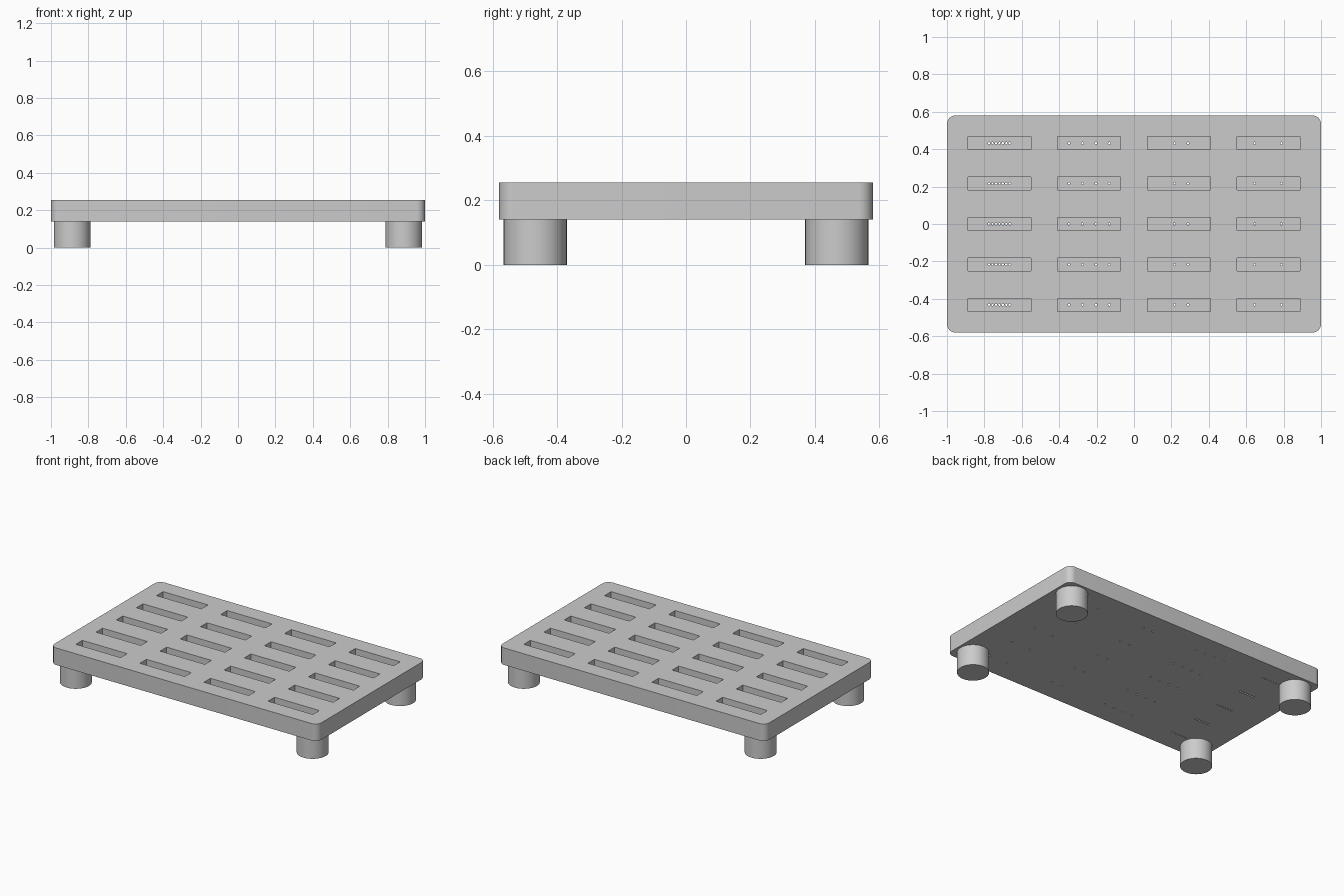
import bpy, bmesh, math
from mathutils import Matrix, Vector

if "Cube" in bpy.data.objects:
    bpy.data.objects.remove(bpy.data.objects["Cube"])

TOP, BOTTOM = 0.255, 0.14
SLOT_FLOOR = 0.205

grey = bpy.data.materials.new("light grey")
grey.diffuse_color = (0.6, 0.6, 0.6, 1)
grey.use_nodes = True
grey.node_tree.nodes["Principled BSDF"].inputs["Base Color"].default_value = grey.diffuse_color


def make_object(name, bm):
    mesh = bpy.data.meshes.new(name)
    bm.normal_update()
    bm.to_mesh(mesh)
    bm.free()
    mesh.materials.append(grey)
    obj = bpy.data.objects.new(name, mesh)
    bpy.context.collection.objects.link(obj)
    return obj


def smooth(obj):
    bpy.ops.object.select_all(action='DESELECT')
    obj.select_set(True)
    bpy.context.view_layer.objects.active = obj
    bpy.ops.object.shade_smooth_by_angle(angle=math.radians(30))


def add_cylinder(bm, x, y, z0, z1, radius, sides):
    bmesh.ops.create_cone(bm, cap_ends=True, segments=sides, radius1=radius, radius2=radius,
                          depth=z1 - z0, matrix=Matrix.Translation((x, y, (z0 + z1) / 2)))


def add_box(bm, x, y, z0, z1, w, d):
    return bmesh.ops.create_cube(bm, size=1, matrix=Matrix.Translation((x, y, (z0 + z1) / 2))
                                 @ Matrix.Diagonal((w, d, z1 - z0, 1)))["verts"]


# Slab with rounded vertical corners
bm = bmesh.new()
add_box(bm, 0, 0, BOTTOM, TOP, 2.0, 1.16)
corners = [e for e in bm.edges if abs(e.verts[0].co.z - e.verts[1].co.z) > 0.01]
bmesh.ops.bevel(bm, geom=corners, offset=0.045, segments=8, profile=0.5, affect='EDGES')
slab = make_object("slab", bm)

# Slots in a 4 by 5 grid, and rows of pin holes through each slot floor
holes_per_column = {
    -0.72: [-0.72 + 0.0185 * i for i in range(-3, 4)],
    -0.24: [-0.348 + 0.072 * i for i in range(4)],
    0.24: [0.216, 0.288],
    0.72: [0.645, 0.788],
}
slots, holes = bmesh.new(), bmesh.new()
for x, hole_xs in holes_per_column.items():
    for row in range(-2, 3):
        y = row * 0.216
        add_box(slots, x, y, SLOT_FLOOR, TOP + 0.05, 0.336, 0.07)
        for hx in hole_xs:
            add_cylinder(holes, hx, y, BOTTOM - 0.03, SLOT_FLOOR + 0.02, 0.006, 12)

for name, cutter_bm in (("slot_cutter", slots), ("hole_cutter", holes)):
    cutter = make_object(name, cutter_bm)
    cutter.hide_render = True
    mod = slab.modifiers.new(name, 'BOOLEAN')
    mod.operation = 'DIFFERENCE'
    mod.solver = 'EXACT'
    mod.object = cutter
    bpy.ops.object.select_all(action='DESELECT')
    slab.select_set(True)
    bpy.context.view_layer.objects.active = slab
    bpy.ops.object.modifier_apply(modifier=name)
    bpy.data.objects.remove(cutter)
smooth(slab)

# Four round feet
for sx, side in ((-1, "left"), (1, "right")):
    for sy, end in ((-1, "front"), (1, "back")):
        bm = bmesh.new()
        add_cylinder(bm, sx * 0.887, sy * 0.468, 0, BOTTOM, 0.098, 48)
        smooth(make_object(f"{end}_{side}_foot", bm))
